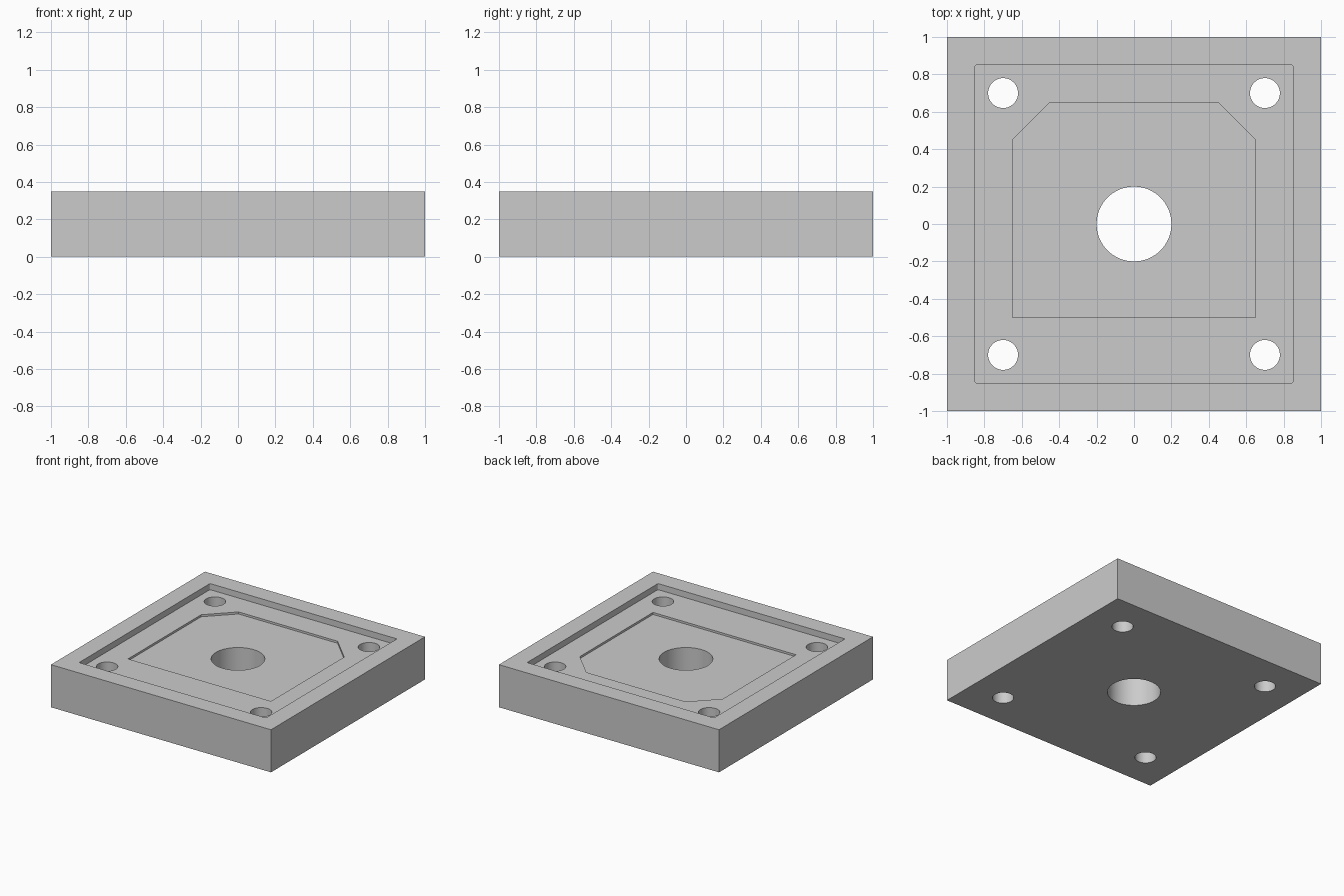
import bpy, bmesh, math

cube = bpy.data.objects.get("Cube")
if cube:
    bpy.data.objects.remove(cube, do_unlink=True)

SIZE, HEIGHT = 2.0, 0.35
POCKET_Z, RECESS_Z = 0.30, 0.283

grey = bpy.data.materials.new("plain grey")
grey.use_nodes = True
colour = (0.6, 0.6, 0.6, 1)
grey.diffuse_color = colour
grey.node_tree.nodes["Principled BSDF"].inputs["Base Color"].default_value = colour


def prism(name, outline, low, high):
    """Extrude a closed outline between two heights."""
    bm = bmesh.new()
    base = bm.faces.new([bm.verts.new((x, y, low)) for x, y in outline])
    top = bmesh.ops.extrude_face_region(bm, geom=[base])["geom"]
    bmesh.ops.translate(bm, vec=(0, 0, high - low),
                        verts=[v for v in top if isinstance(v, bmesh.types.BMVert)])
    bmesh.ops.recalc_face_normals(bm, faces=bm.faces)
    mesh = bpy.data.meshes.new(name)
    bm.to_mesh(mesh)
    bm.free()
    mesh.materials.append(grey)
    obj = bpy.data.objects.new(name, mesh)
    bpy.context.collection.objects.link(obj)
    return obj


def circle(cx, cy, radius, steps=64):
    angles = [2 * math.pi * i / steps for i in range(steps)]
    return [(cx + radius * math.cos(a), cy + radius * math.sin(a)) for a in angles]


def rounded_square(half, radius, steps=4):
    points = []
    for quarter, (sx, sy) in enumerate([(1, 1), (-1, 1), (-1, -1), (1, -1)]):
        for i in range(steps + 1):
            a = math.pi / 2 * (quarter + i / steps)
            points.append((sx * (half - radius) + radius * math.cos(a),
                           sy * (half - radius) + radius * math.sin(a)))
    return points


# Square plate
h = SIZE / 2
plate = prism("mounting_plate", [(-h, -h), (h, -h), (h, h), (-h, h)], 0, HEIGHT)

# Wide pocket, then the shallow recess with two clipped back corners
recess = [(-0.65, -0.5), (0.65, -0.5), (0.65, 0.45),
          (0.45, 0.65), (-0.45, 0.65), (-0.65, 0.45)]
cutters = [
    prism("pocket_cutter", rounded_square(0.85, 0.01), POCKET_Z, 0.5),
    prism("recess_cutter", recess, RECESS_Z, 0.5),
    prism("centre_hole_cutter", circle(0, 0, 0.2), -0.2, 0.6),
]

# Four corner bolt holes
for sx in (-1, 1):
    for sy in (-1, 1):
        cutters.append(prism("bolt_hole_cutter", circle(0.7 * sx, 0.7 * sy, 0.08, 48), -0.2, 0.6))

# Cut everything from the plate and bake the result
for cutter in cutters:
    mod = plate.modifiers.new("cut", "BOOLEAN")
    mod.operation, mod.solver, mod.object = "DIFFERENCE", "EXACT", cutter
bpy.context.view_layer.update()
graph = bpy.context.evaluated_depsgraph_get()
result = bpy.data.meshes.new_from_object(plate.evaluated_get(graph))
plate.modifiers.clear()
plate.data = result
for cutter in cutters:
    bpy.data.objects.remove(cutter, do_unlink=True)

# Smooth hole walls, sharp rims
bpy.ops.object.select_all(action="DESELECT")
plate.select_set(True)
bpy.context.view_layer.objects.active = plate
bpy.ops.object.shade_smooth_by_angle(angle=math.radians(30))
